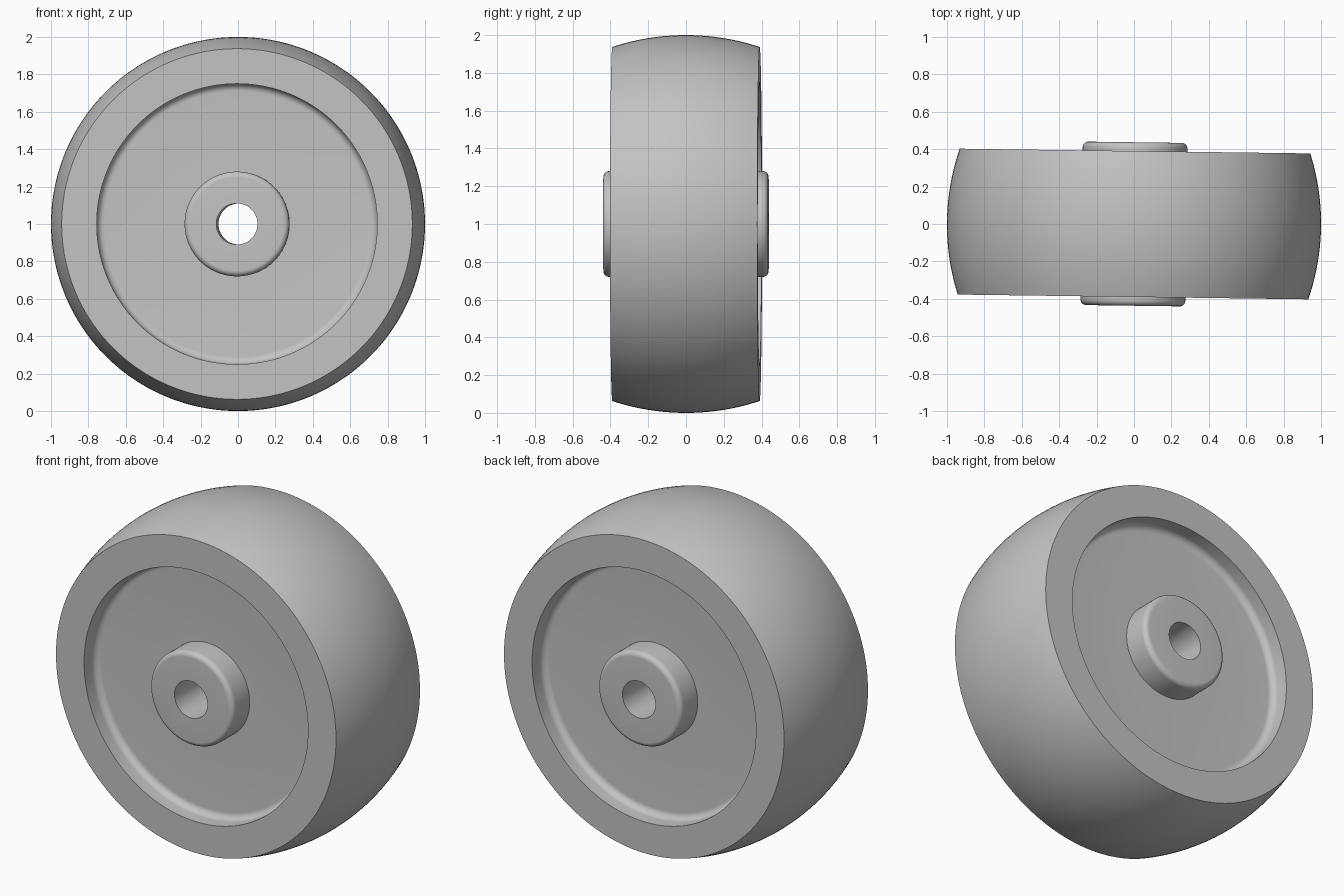
import bpy, bmesh
from math import sin, cos, pi, radians, asin

cube = bpy.data.objects.get("Cube")
if cube:
    bpy.data.objects.remove(cube, do_unlink=True)

SEGMENTS = 144
CENTRE_Z = 1.0
YAW = radians(-0.78)

# Main dimensions: radii and half widths
TREAD_R, EDGE_R, RECESS_R, HUB_R, BORE_R = 1.0, 0.9375, 0.75, 0.28, 0.11
RIM_Y, FLOOR_Y, HUB_Y = 0.39, 0.28, 0.437
RECESS_FILLET, HUB_FILLET = 0.04, 0.03

grey = bpy.data.materials.new("plain_grey")
grey.use_nodes = True
colour = (0.55, 0.55, 0.55, 1)
grey.diffuse_color = colour
grey.node_tree.nodes["Principled BSDF"].inputs["Base Color"].default_value = colour


def arc(cr, cy, radius, start, end, steps):
    """Points (radius, y) along an arc, angles in radians."""
    angles = [start + (end - start) * i / steps for i in range(steps + 1)]
    return [(cr + radius * cos(a), cy + radius * sin(a)) for a in angles]


def mirrored(profile):
    return [(r, -y) for r, y in reversed(profile)]


def lathe(name, profile):
    """Turn an open (radius, y) profile around the wheel axle."""
    bm = bmesh.new()
    rings = []
    for j in range(SEGMENTS):
        a = 2 * pi * j / SEGMENTS
        rings.append([bm.verts.new((r * cos(a), y, r * sin(a))) for r, y in profile])
    for j, ring in enumerate(rings):
        after = rings[(j + 1) % SEGMENTS]
        for i in range(len(profile) - 1):
            bm.faces.new((ring[i], ring[i + 1], after[i + 1], after[i]))
    mesh = bpy.data.meshes.new(name)
    bm.to_mesh(mesh)
    bm.free()
    mesh.materials.append(grey)
    obj = bpy.data.objects.new(name, mesh)
    bpy.context.collection.objects.link(obj)
    obj.location.z = CENTRE_Z
    obj.rotation_euler.z = YAW
    bpy.ops.object.select_all(action="DESELECT")
    obj.select_set(True)
    bpy.context.view_layer.objects.active = obj
    bpy.ops.object.shade_smooth_by_angle(angle=radians(30))
    return obj


# Wheel body: recessed web with filleted corner, flat rim and crowned tread
side = [(HUB_R, -FLOOR_Y)]
side += arc(RECESS_R - RECESS_FILLET, -FLOOR_Y - RECESS_FILLET,
            RECESS_FILLET, pi / 2, 0, 8)
side += [(RECESS_R, -RIM_Y)]
sag = TREAD_R - EDGE_R
crown_r = (RIM_Y ** 2 + sag ** 2) / (2 * sag)
sweep = asin(RIM_Y / crown_r)
tread = arc(TREAD_R - crown_r, 0, crown_r, -sweep, sweep, 20)
lathe("wheel_body", side + tread + mirrored(side))

# Hub: rounded bosses on both sides joined by the open axle bore
boss = [(HUB_R, FLOOR_Y)]
boss += arc(HUB_R - HUB_FILLET, HUB_Y - HUB_FILLET, HUB_FILLET, 0, pi / 2, 8)
boss += [(BORE_R, HUB_Y)]
lathe("hub", boss + mirrored(boss))
